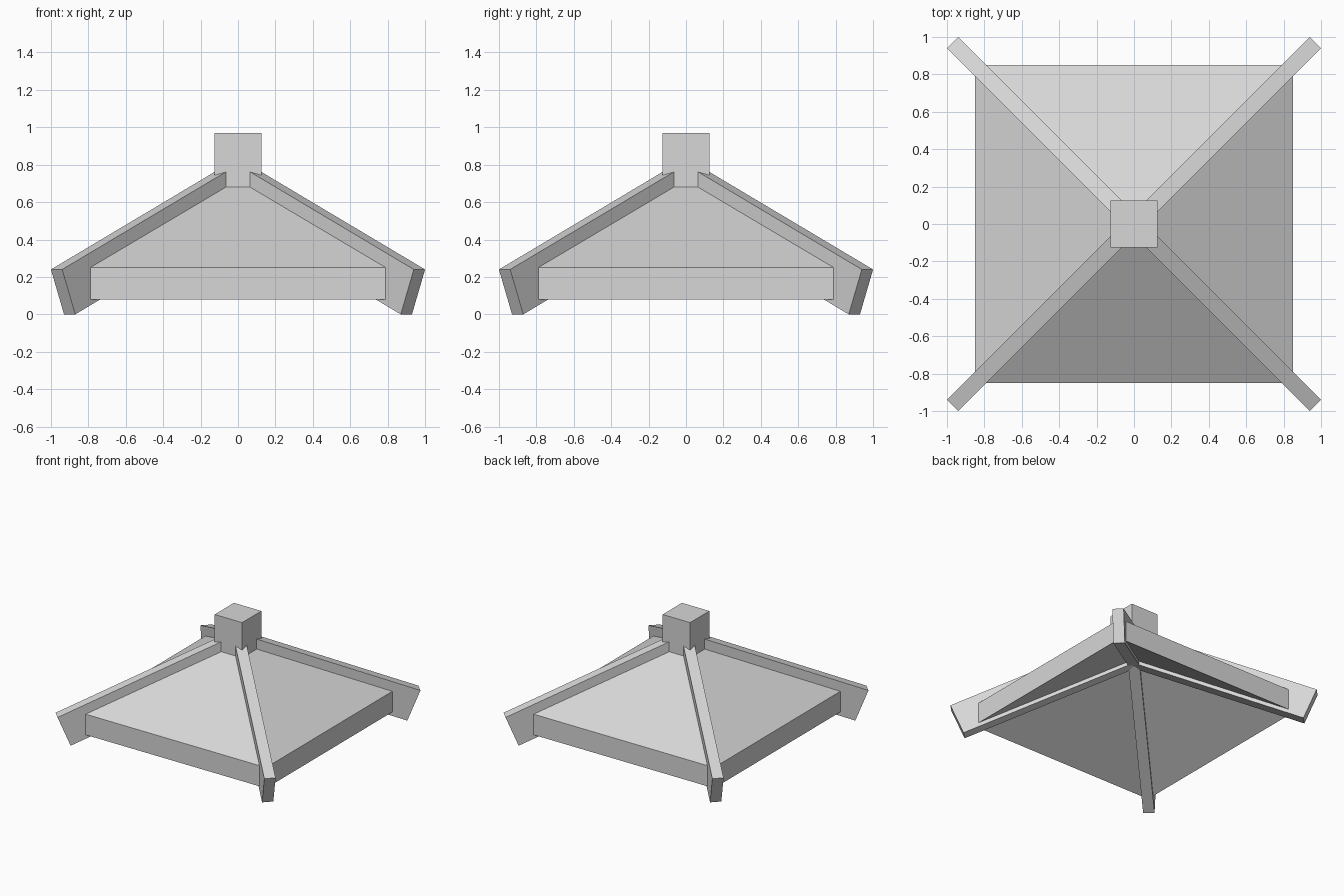
import bpy
import math
from mathutils import Matrix

cube = bpy.data.objects.get("Cube")
if cube:
    bpy.data.objects.remove(cube, do_unlink=True)

grey = bpy.data.materials.new("light_grey")
grey.use_nodes = True
grey.diffuse_color = (0.68, 0.68, 0.68, 1)
grey.node_tree.nodes["Principled BSDF"].inputs["Base Color"].default_value = grey.diffuse_color


def add_mesh(name, verts, faces):
    mesh = bpy.data.meshes.new(name)
    mesh.from_pydata(verts, [], faces)
    mesh.materials.append(grey)
    obj = bpy.data.objects.new(name, mesh)
    bpy.context.collection.objects.link(obj)
    return obj


# Hollow pyramid roof: upper slopes, fascia band and parallel underside
HALF, EAVE, RISE, THICK = 0.85, 0.25, 0.504, 0.17
corners = [(-HALF, -HALF), (HALF, -HALF), (HALF, HALF), (-HALF, HALF)]
verts = [(x, y, EAVE) for x, y in corners]
verts += [(x, y, EAVE - THICK) for x, y in corners]
verts += [(0, 0, EAVE + RISE), (0, 0, EAVE + RISE - THICK)]
faces = []
for i in range(4):
    j = (i + 1) % 4
    faces += [(i, j, 8), (i + 4, j + 4, j, i), (j + 4, i + 4, 9)]
add_mesh("roof", verts, faces)

# Hip beams: side profile (distance from centre, height) given a width
profile = [(0, 0.536), (1.273, 0), (1.372, 0.24), (0, 0.818)]
W = 0.0425
beam_verts = [(r, s * W, z) for s in (-1, 1) for r, z in profile]
beam_faces = [(0, 1, 2, 3), (7, 6, 5, 4)]
beam_faces += [(i, i + 4, (i + 1) % 4 + 4, (i + 1) % 4) for i in range(4)]
for k, name in enumerate(("back_left", "back_right", "front_right", "front_left")):
    beam = add_mesh("hip_beam_" + name, beam_verts, beam_faces)
    beam.data.transform(Matrix.Rotation(math.radians(45 + 90 * k), 4, "Z"))

# Square block on the peak
bpy.ops.mesh.primitive_cube_add(size=1, location=(0, 0, 0.81))
block = bpy.context.object
block.name = "peak_block"
block.scale = (0.25, 0.25, 0.32)
block.data.materials.append(grey)
